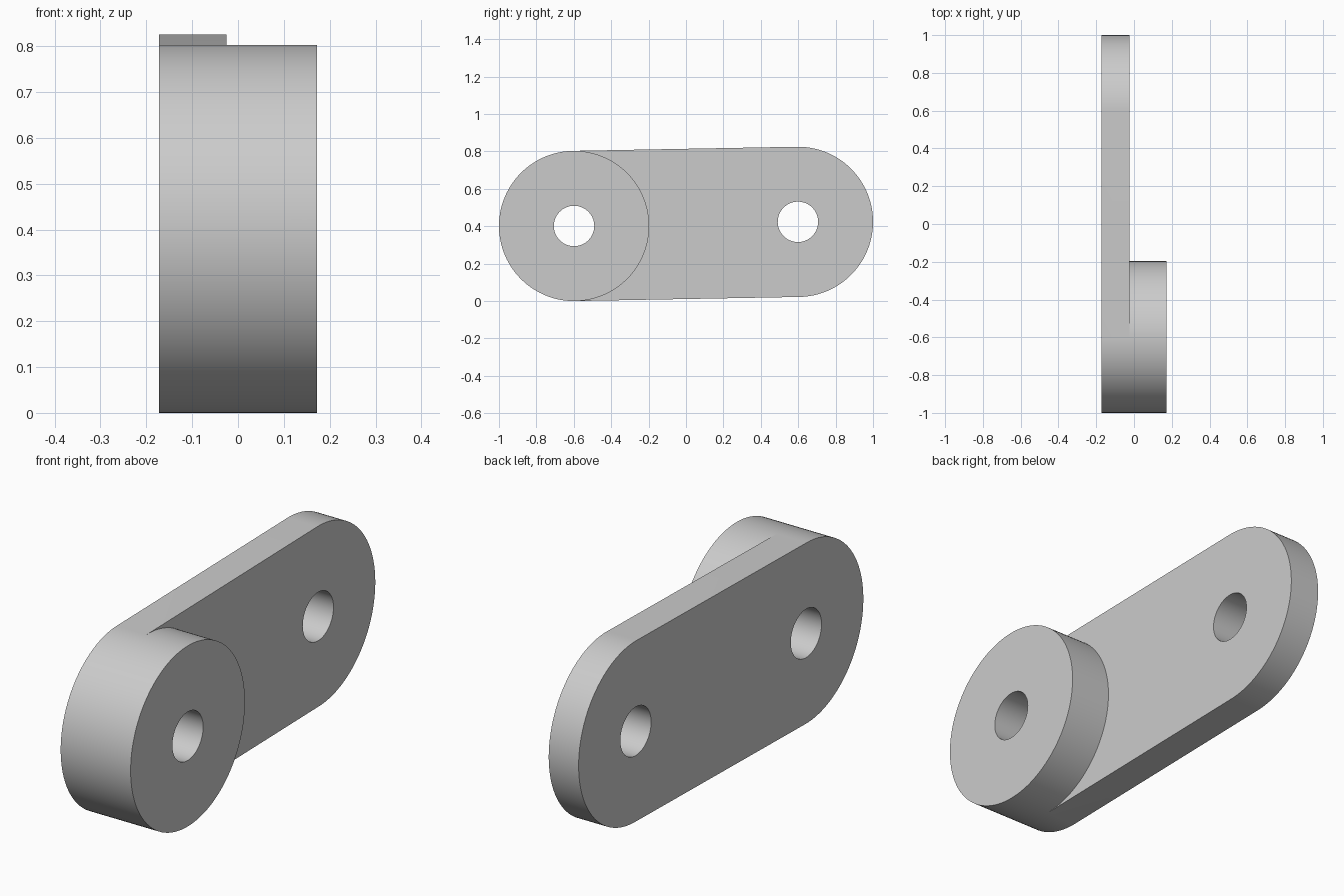
import bpy, bmesh
from math import sin, cos, pi, atan2
from mathutils import Vector

cube = bpy.data.objects.get("Cube")
if cube:
    bpy.data.objects.remove(cube, do_unlink=True)

# Main dimensions: two hole centres in the (y, z) plane and three x levels
RADIUS, HOLE = 0.4015, 0.108
FRONT, BACK = Vector((-0.5985, 0.4015)), Vector((0.5985, 0.4235))
PLATE_OUT, PLATE_IN, BOSS_OUT = -0.172, -0.025, 0.172
STEPS = 64
tilt = atan2(BACK.y - FRONT.y, BACK.x - FRONT.x)


def arc(centre, radius, start, sweep=pi, steps=STEPS):
    return [centre + radius * Vector((cos(start + sweep * i / steps),
                                      sin(start + sweep * i / steps)))
            for i in range(steps + 1)]


def circle(centre, radius, steps=2 * STEPS):
    return arc(centre, radius, tilt, 2 * pi, steps)[:-1]


bm = bmesh.new()


def ring(points, x):
    return [bm.verts.new((x, p.x, p.y)) for p in points]


def wall(points, x_a, x_b):
    a, b = ring(points, x_a), ring(points, x_b)
    for i in range(len(a)):
        bm.faces.new((a[i - 1], a[i], b[i], b[i - 1]))


def cap(loops, x):
    edges = []
    for points in loops:
        v = ring(points, x)
        edges += [bm.edges.new((v[i - 1], v[i])) for i in range(len(v))]
    bmesh.ops.triangle_fill(bm, edges=edges, use_beauty=True,
                            normal=(1, 0, 0))


# Outlines
far_end = arc(BACK, RADIUS, tilt - pi / 2)
near_end = arc(FRONT, RADIUS, tilt + pi / 2)
boss_inner = arc(FRONT, RADIUS, tilt + pi / 2, -pi)
front_hole, back_hole = circle(FRONT, HOLE, STEPS), circle(BACK, HOLE, STEPS)
boss = circle(FRONT, RADIUS)

# Flat faces: plate outside, plate inside around the boss, boss end
cap([far_end + near_end, front_hole, back_hole], PLATE_OUT)
cap([far_end + boss_inner, back_hole], PLATE_IN)
cap([boss, front_hole], BOSS_OUT)

# Rims and hole walls
wall(far_end + near_end, PLATE_OUT, PLATE_IN)
wall(boss, PLATE_IN, BOSS_OUT)
wall(front_hole, PLATE_OUT, BOSS_OUT)
wall(back_hole, PLATE_OUT, PLATE_IN)

bmesh.ops.remove_doubles(bm, verts=bm.verts[:], dist=0.0001)
bmesh.ops.recalc_face_normals(bm, faces=bm.faces[:])
mesh = bpy.data.meshes.new("link_arm")
bm.to_mesh(mesh)
bm.free()

link = bpy.data.objects.new("link_arm", mesh)
bpy.context.collection.objects.link(link)

# Plain grey
grey = bpy.data.materials.new("light_grey")
grey.use_nodes = True
colour = (0.6, 0.6, 0.6, 1)
grey.diffuse_color = colour
grey.node_tree.nodes["Principled BSDF"].inputs["Base Color"].default_value = colour
mesh.materials.append(grey)

bpy.ops.object.select_all(action="DESELECT")
link.select_set(True)
bpy.context.view_layer.objects.active = link
bpy.ops.object.shade_smooth_by_angle(angle=pi / 6)
